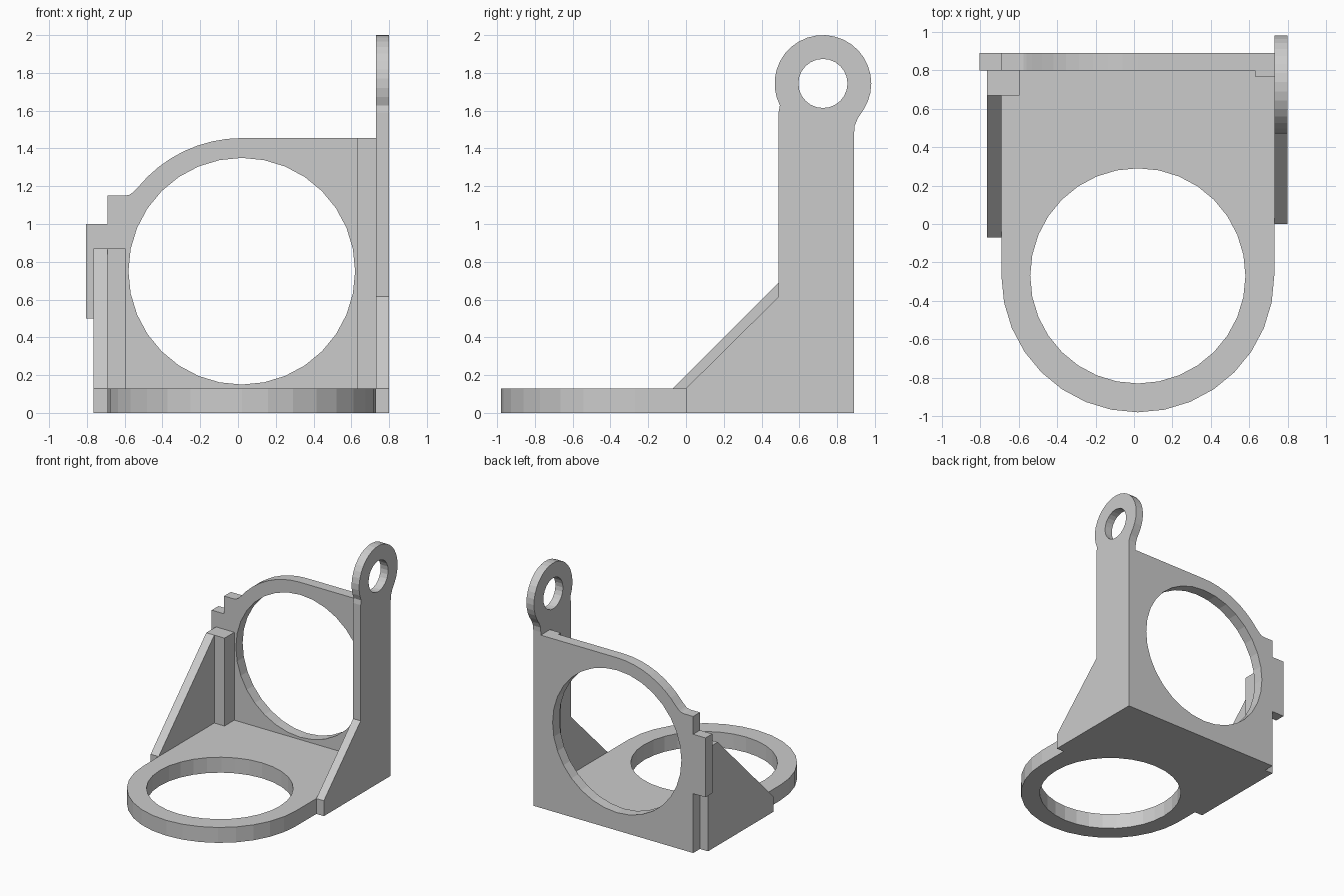
import bpy, bmesh
from math import sin, cos, radians

if "Cube" in bpy.data.objects:
    bpy.data.objects.remove(bpy.data.objects["Cube"])


def arc(cx, cy, r, a0, a1, n):
    """n + 1 points along an arc, angles in degrees."""
    return [(cx + r * cos(radians(a0 + (a1 - a0) * i / n)),
             cy + r * sin(radians(a0 + (a1 - a0) * i / n))) for i in range(n + 1)]


def circle(cx, cy, r, n=32):
    return arc(cx, cy, r, 0, 360, n)[:-1]


def plate(name, axis, lo, hi, *loops):
    """Fill outline and hole loops, then extrude along the axis from lo to hi."""
    bm = bmesh.new()
    for loop in loops:
        vs = []
        for p in loop:
            co = list(p)
            co.insert(axis, lo)
            vs.append(bm.verts.new(co))
        for i, v in enumerate(vs):
            bm.edges.new((vs[i - 1], v))
    bmesh.ops.triangle_fill(bm, use_beauty=True, edges=bm.edges[:])
    ext = bmesh.ops.extrude_face_region(bm, geom=bm.faces[:], use_keep_orig=True)
    for g in ext["geom"]:
        if isinstance(g, bmesh.types.BMVert):
            g.co[axis] = hi
    bmesh.ops.recalc_face_normals(bm, faces=bm.faces[:])
    mesh = bpy.data.meshes.new(name)
    bm.to_mesh(mesh)
    bm.free()
    ob = bpy.data.objects.new(name, mesh)
    bpy.context.collection.objects.link(ob)
    return ob


def rect(x0, y0, x1, y1):
    return [(x0, y0), (x1, y0), (x1, y1), (x0, y1)]


# Base plate with rounded front and round opening
base = plate("bracket", 2, 0, 0.13,
             [(0.80, 0.89), (-0.69, 0.89), (-0.69, 0.80), (-0.765, 0.80),
              (-0.765, -0.07), (-0.69, -0.07)]
             + arc(0.02, -0.27, 0.71, 180, 360, 16)
             + [(0.73, 0.0), (0.80, 0.0)],
             circle(0.02, -0.27, 0.56))

# Upright back plate with stepped left edge and round opening
back = plate("back_plate", 1, 0.80, 0.89,
             [(-0.69, 0), (0.80, 0), (0.80, 1.455)]
             + arc(0.02, 0.745, 0.71, 90, 141, 8)
             + [(-0.56, 1.165), (-0.575, 1.155), (-0.60, 1.15), (-0.69, 1.15),
                (-0.69, 1.0), (-0.805, 1.0), (-0.805, 0.5), (-0.69, 0.5)],
             circle(0.02, 0.75, 0.60))

# Right side arm with eyelet
arm = plate("eyelet_arm", 0, 0.73, 0.80,
            [(0.49, 0.615), (0, 0.13), (0, 0), (0.89, 0), (0.89, 1.48),
             (0.893, 1.52), (0.91, 1.56)]
            + arc(0.725, 1.744, 0.256, -33, 207, 22)
            + [(0.49, 1.59)],
            circle(0.725, 1.744, 0.13, 24))

# Left gusset and the corner posts
gusset = plate("left_gusset", 0, -0.765, -0.69,
               [(-0.07, 0), (0.80, 0), (0.80, 0.87), (0.67, 0.87), (-0.07, 0.13)])
left_post = plate("left_post", 2, 0.05, 0.87, rect(-0.73, 0.67, -0.595, 0.80))
right_post = plate("right_post", 2, 0.05, 1.455, rect(0.63, 0.767, 0.76, 0.85))

# Fuse everything into one solid
parts = [back, arm, gusset, left_post, right_post]
for p in parts:
    m = base.modifiers.new(p.name, 'BOOLEAN')
    m.operation = 'UNION'
    m.solver = 'EXACT'
    m.object = p
dg = bpy.context.evaluated_depsgraph_get()
fused = bpy.data.meshes.new_from_object(base.evaluated_get(dg))
base.modifiers.clear()
base.data = fused
for p in parts:
    bpy.data.objects.remove(p)
